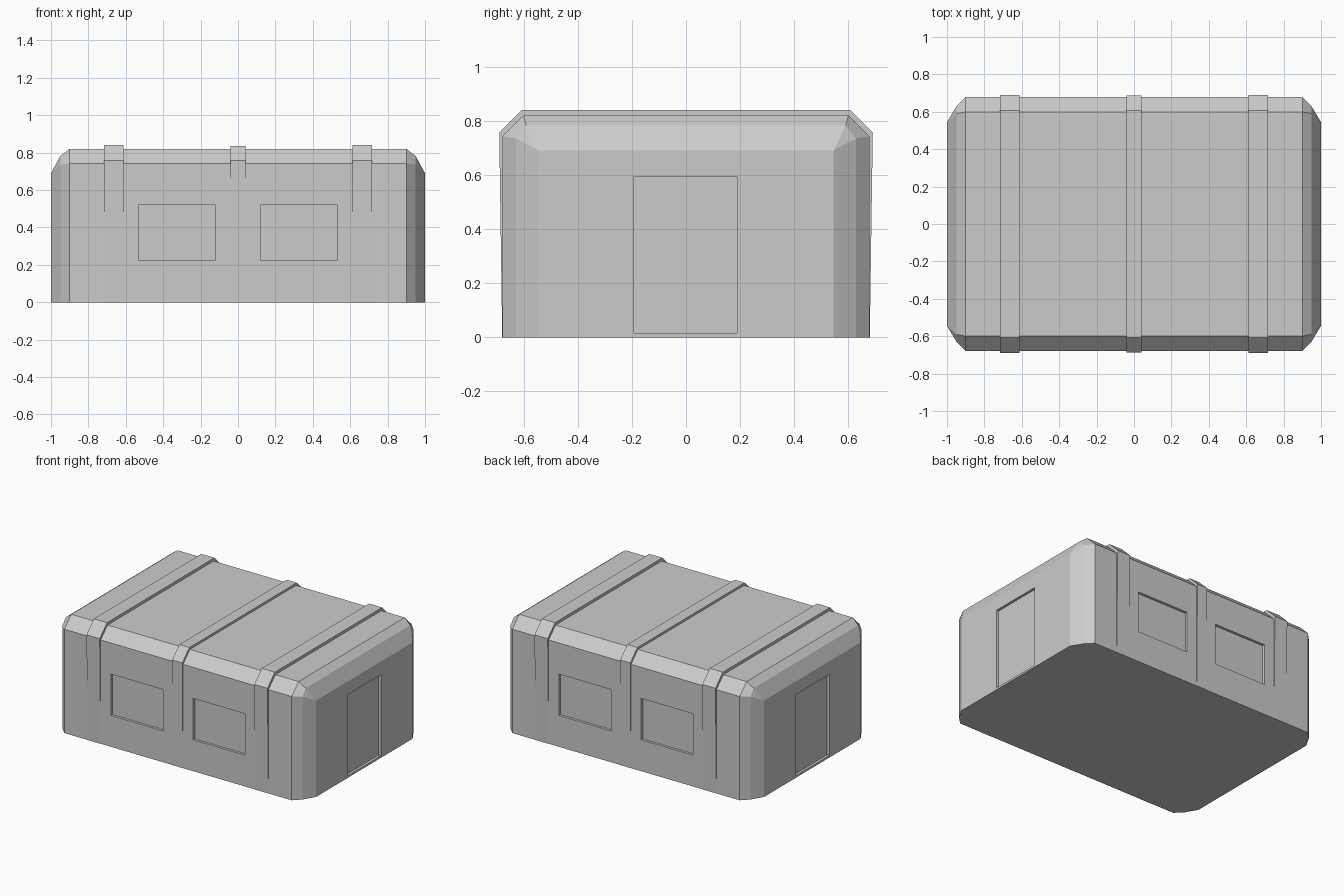
import bpy, bmesh

if "Cube" in bpy.data.objects:
    bpy.data.objects.remove(bpy.data.objects["Cube"])


def loft(name, stations):
    """Join (x, [(y, z), ...]) cross-sections into a closed solid."""
    bm = bmesh.new()
    rings = [[bm.verts.new((x, y, z)) for y, z in prof] for x, prof in stations]
    n = len(rings[0])
    for a, b in zip(rings, rings[1:]):
        for i in range(n):
            j = (i + 1) % n
            bm.faces.new((a[i], a[j], b[j], b[i]))
    bm.faces.new(rings[0])
    bm.faces.new(rings[-1])
    bmesh.ops.remove_doubles(bm, verts=bm.verts, dist=0.0005)
    bmesh.ops.recalc_face_normals(bm, faces=bm.faces)
    mesh = bpy.data.meshes.new(name)
    bm.to_mesh(mesh)
    bm.free()
    ob = bpy.data.objects.new(name, mesh)
    bpy.context.collection.objects.link(ob)
    return ob


def section(half):
    """Mirror a half profile (bottom to top) across y = 0."""
    return [(y, z) for y, z in half] + [(-y, z) for y, z in reversed(half)]


def box(name, x0, x1, y0, y1, z0, z1):
    prof = [(y0, z0), (y1, z0), (y1, z1), (y0, z1)]
    return loft(name, [(x0, prof), (x1, prof)])


# Shelter body: chamfered roof edges and two-step rounded ends
mid = section([(0.678, 0), (0.678, 0.743), (0.60, 0.82)])
step = section([(0.628, 0), (0.628, 0.735), (0.59, 0.782)])
end = section([(0.545, 0), (0.545, 0.69), (0.545, 0.69)])
body = loft("shelter_body", [(-1, end), (-0.95, step), (-0.9, mid),
                             (0.9, mid), (0.95, step), (1, end)])

# Recessed windows on both long sides, recessed door on both ends
depth = 0.018
cutters = []
for s in (-1, 1):
    y0, y1 = sorted((s * (0.678 - depth), s * 0.8))
    for t in (-1, 1):
        x0, x1 = sorted((t * 0.12, t * 0.532))
        cutters.append(box("window_cutter", x0, x1, y0, y1, 0.224, 0.52))
    x0, x1 = sorted((s * (1 - depth), s * 1.1))
    cutters.append(box("door_cutter", x0, x1, -0.192, 0.188, 0.015, 0.594))

bpy.context.view_layer.objects.active = body
for c in cutters:
    c.hide_render = True
    mod = body.modifiers.new("recess", 'BOOLEAN')
    mod.operation = 'DIFFERENCE'
    mod.solver = 'EXACT'
    mod.object = c
    bpy.ops.object.modifier_apply(modifier=mod.name)
for c in cutters:
    bpy.data.objects.remove(c)

# Roof ribs that run over the top and taper into the walls
for name, x, half, out, top in (("left_rib", -0.664, 0.052, 0.690, 0.84),
                                ("middle_rib", 0, 0.04, 0.687, 0.836),
                                ("right_rib", 0.664, 0.052, 0.690, 0.84)):
    prof = section([(0.679, 0), (out, 0.757), (0.607, top)])
    loft(name, [(x - half, prof), (x + half, prof)])
